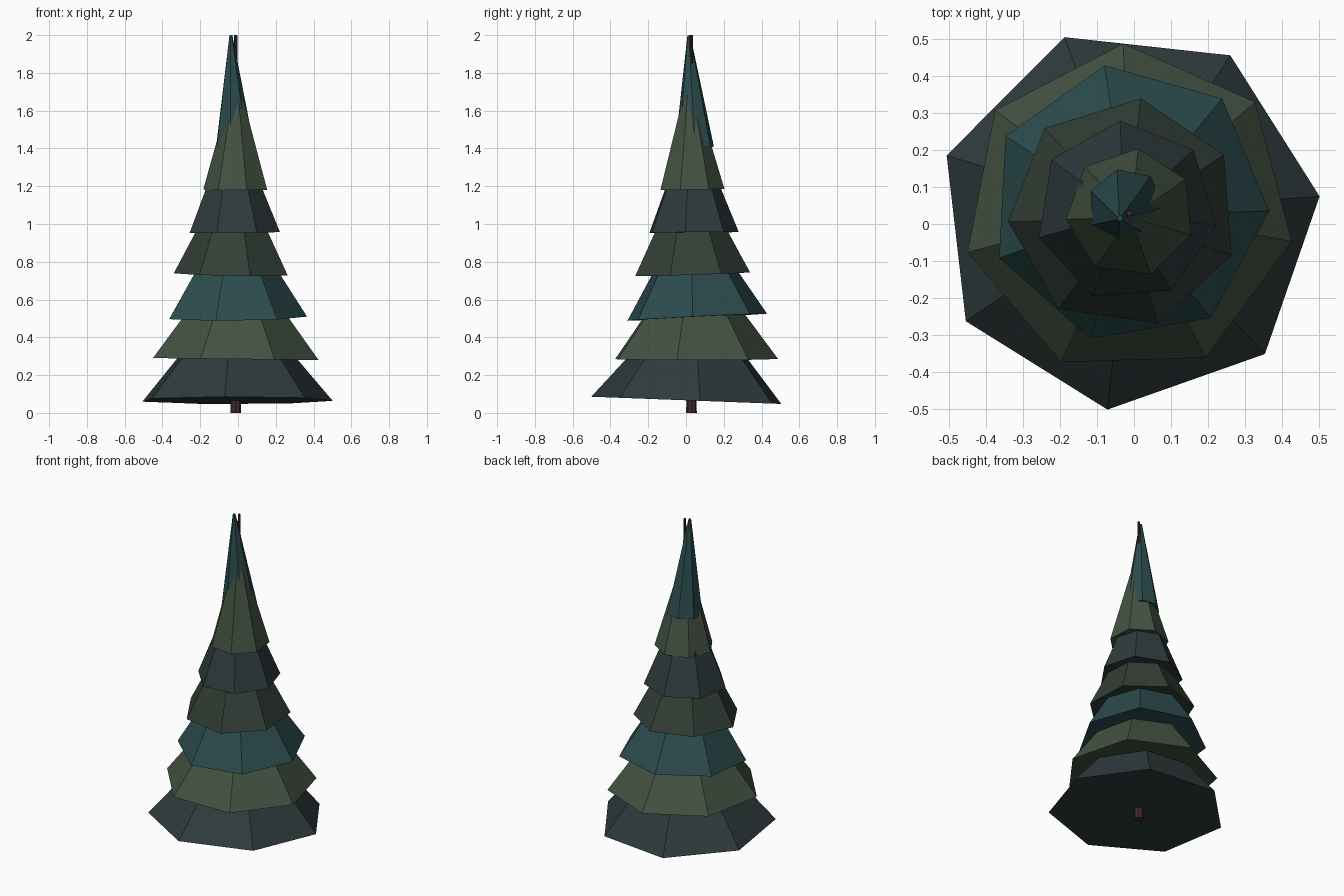
import bpy, bmesh, math
from mathutils import Vector, Matrix

if "Cube" in bpy.data.objects:
    bpy.data.objects.remove(bpy.data.objects["Cube"])


def material(name, rgb):
    m = bpy.data.materials.new(name)
    m.diffuse_color = (*rgb, 1.0)
    m.use_nodes = True
    m.node_tree.nodes["Principled BSDF"].inputs["Base Color"].default_value = m.diffuse_color
    return m


def cone(name, sides, r1, r2, height, matrix, mat):
    """Flat-shaded closed cone whose base centre sits at the matrix origin."""
    bm = bmesh.new()
    bmesh.ops.create_cone(bm, cap_ends=True, segments=sides, radius1=r1, radius2=r2,
                          depth=height, matrix=Matrix.Translation((0, 0, height / 2)))
    # turn the first corner onto +x, so the yaw below is exact
    v = next(v for v in bm.verts if v.co.z < height / 2)
    spin = -math.atan2(v.co.y, v.co.x)
    bmesh.ops.transform(bm, matrix=matrix @ Matrix.Rotation(spin, 4, 'Z'), verts=bm.verts)
    me = bpy.data.meshes.new(name)
    bm.to_mesh(me)
    bm.free()
    me.materials.append(mat)
    ob = bpy.data.objects.new(name, me)
    bpy.context.collection.objects.link(ob)
    return ob


slate = material("slate_needles", (0.028, 0.043, 0.046))
green = material("green_needles", (0.056, 0.085, 0.053))
teal = material("teal_needles", (0.025, 0.072, 0.076))
moss = material("moss_needles", (0.033, 0.050, 0.038))
bark = material("bark", (0.055, 0.022, 0.027))

# Tapered trunk running the full height
cone("trunk", 8, 0.028, 0.008, 2.0, Matrix.Translation((-0.012, 0.029, 0)), bark)

# Foliage tiers: centre x, y, z, radius, yaw in degrees, slope along x and y, material
tiers = [
    (-0.015, 0.015, 0.066, 0.520, 6.6, 0.00, -0.038, slate),
    (-0.015, 0.038, 0.285, 0.450, -11.0, -0.012, 0.00, green),
    (-0.014, 0.055, 0.507, 0.380, -3.0, 0.01, 0.050, teal),
    (-0.028, 0.030, 0.735, 0.313, -21.4, -0.015, 0.030, moss),
    (-0.021, 0.034, 0.955, 0.246, -9.0, 0.01, 0.010, slate),
    (-0.010, 0.030, 1.182, 0.175, -20.0, 0.00, 0.020, green),
    (-0.020, 0.045, 1.405, 0.106, 1.2, 0.030, 0.050, teal),
]
for i, (x, y, z, r, yaw, sx, sy, mat) in enumerate(tiers, 1):
    tilt = Vector((0, 0, 1)).rotation_difference(Vector((-sx, -sy, 1))).to_matrix().to_4x4()
    m = Matrix.Translation((x, y, z)) @ tilt @ Matrix.Rotation(math.radians(yaw), 4, 'Z')
    cone(f"foliage_tier_{i}", 7, r, 0.008, 0.595, m, mat)
